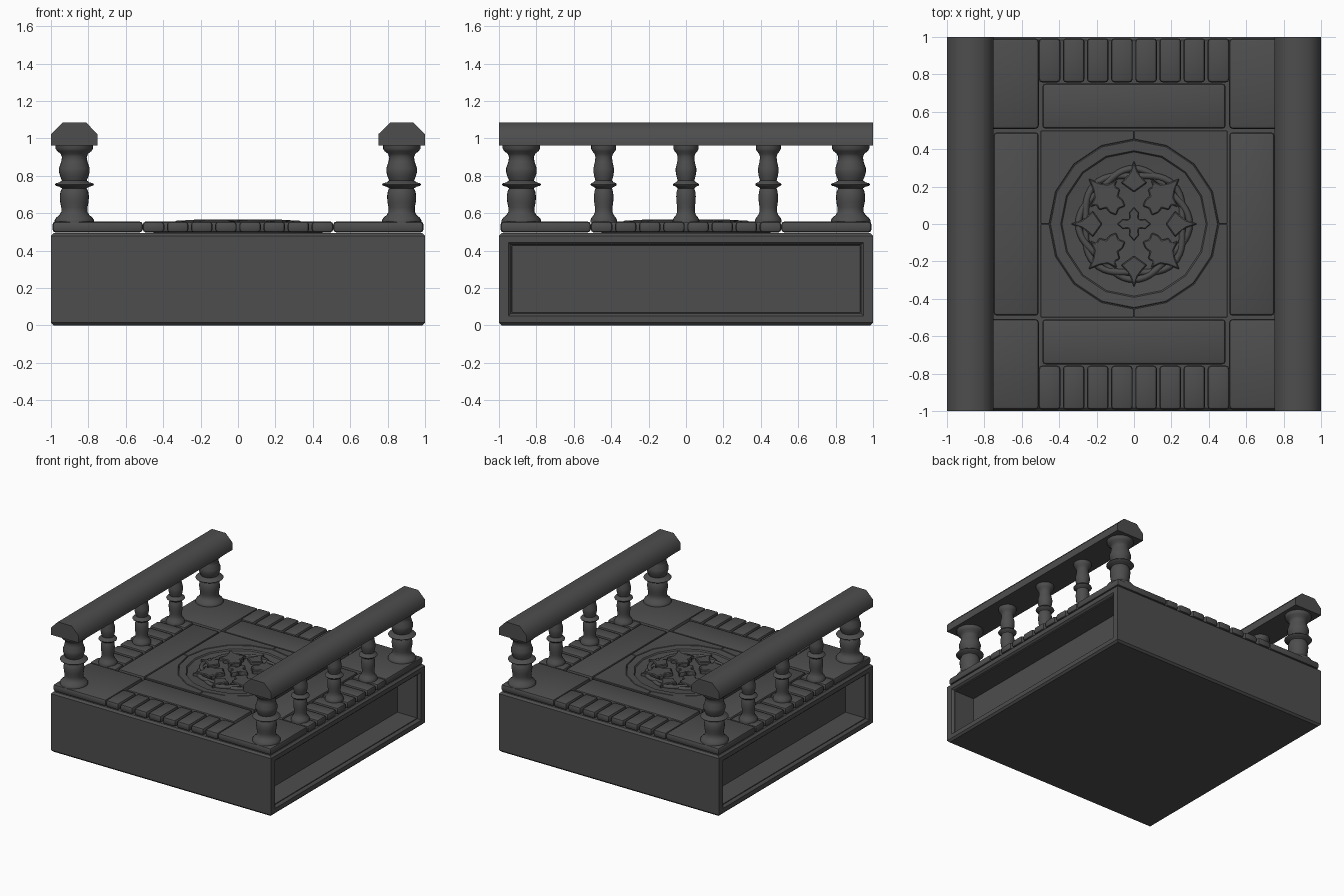
import bpy, bmesh
from math import sin, cos, pi, radians
from mathutils import Matrix

if "Cube" in bpy.data.objects:
    bpy.data.objects.remove(bpy.data.objects["Cube"])

# Dark stone colour shared by every part
stone = bpy.data.materials.new("dark_stone")
stone.diffuse_color = (0.075, 0.075, 0.075, 1)
stone.use_nodes = True
stone.node_tree.nodes["Principled BSDF"].inputs["Base Color"].default_value = stone.diffuse_color


def finish(bm, name, smooth=None):
    bmesh.ops.recalc_face_normals(bm, faces=bm.faces)
    me = bpy.data.meshes.new(name)
    bm.to_mesh(me)
    bm.free()
    me.materials.append(stone)
    ob = bpy.data.objects.new(name, me)
    bpy.context.collection.objects.link(ob)
    if smooth:
        bpy.ops.object.select_all(action='DESELECT')
        ob.select_set(True)
        bpy.context.view_layer.objects.active = ob
        bpy.ops.object.shade_smooth_by_angle(angle=radians(smooth))
    return ob


def plate(name, pts, z0, z1, bevel, turn=0.0, seg=2):
    """Extruded outline with softened edges, turned about the z axis."""
    bm = bmesh.new()
    f = bm.faces.new([bm.verts.new((x, y, z0)) for x, y in pts])
    ext = bmesh.ops.extrude_face_region(bm, geom=[f])
    for v in ext['geom']:
        if isinstance(v, bmesh.types.BMVert):
            v.co.z = z1
    bmesh.ops.recalc_face_normals(bm, faces=bm.faces)
    if bevel:
        bmesh.ops.bevel(bm, geom=bm.edges[:], offset=bevel, segments=seg,
                        profile=0.5, affect='EDGES', clamp_overlap=True)
    bm.transform(Matrix.Rotation(turn, 4, 'Z'))
    return finish(bm, name, 35)


def tile(name, cx, cy, w, d, turn):
    pts = [(cx - w/2, cy - d/2), (cx + w/2, cy - d/2), (cx + w/2, cy + d/2), (cx - w/2, cy + d/2)]
    plate(name, pts, 0.497, 0.555, 0.017, turn)


def lathe(name, profile, sides, loc=(0, 0, 0), scale=1.0, smooth=None):
    """Revolve (radius, height) points; only the radius is scaled."""
    bm = bmesh.new()
    rings = [[bm.verts.new((loc[0] + r*scale*cos(2*pi*i/sides),
                            loc[1] + r*scale*sin(2*pi*i/sides), loc[2] + z))
              for i in range(sides)] for r, z in profile]
    for a, b in zip(rings, rings[1:]):
        for i in range(sides):
            j = (i + 1) % sides
            bm.faces.new((a[i], a[j], b[j], b[i]))
    bm.faces.new(rings[0])
    bm.faces.new(rings[-1])
    return finish(bm, name, smooth)


# Base block with a deep framed recess on both x sides
bm = bmesh.new()
bmesh.ops.create_cube(bm, size=1, matrix=Matrix.Translation((0, 0, 0.247)) @ Matrix.Diagonal((2, 2, 0.494, 1)))
level = [e for e in bm.edges if abs(e.verts[0].co.z - e.verts[1].co.z) < 0.01]
bmesh.ops.bevel(bm, geom=level, offset=0.015, segments=1, affect='EDGES')
for f in [f for f in bm.faces if abs(f.normal.x) > 0.99]:
    s = 1 if f.normal.x > 0 else -1
    for v in f.verts:
        v.co.x = s
    for inset, depth in ((0.05, 0), (0.014, 0.012), (0.004, 0.01), (0.01, 0), (0.001, 0.18)):
        bmesh.ops.inset_individual(bm, faces=[f], thickness=inset)
        for v in f.verts:
            v.co.x -= s * depth
            if inset == 0.05:
                v.co.y *= 0.984
finish(bm, "base_block")

# Paving, one quarter turned four times
R = 0.452
for k in range(4):
    t = k * pi / 2
    tile("border_slab", 0, -0.63, 0.98, 0.24, t)
    tile("corner_slab", 0.75, -0.75, 0.482, 0.482, t)
    for i in range(8):
        tile("edge_paver", -0.4515 + i * 0.129, -0.875, 0.115, 0.235, t)
    arc = [(R*cos(i*pi/8), R*sin(i*pi/8)) for i in (1, 2, 3)]
    plate("centre_quarter", [(R, 0.001), (0.499, 0.001), (0.499, 0.499), (0.001, 0.499), (0.001, R)]
          + arc[::-1], 0.497, 0.555, 0.003, t, 1)

# Round medallion with stepped rim
lathe("medallion", [(0.451, 0.49), (0.451, 0.55), (0.446, 0.554), (0.392, 0.55), (0.385, 0.54),
                    (0.375, 0.538), (0.01, 0.535)], 16, smooth=30)

# Interlaced ring of the rosette
for phase in (0, pi):
    cu = bpy.data.curves.new("woven_ring", 'CURVE')
    cu.dimensions = '3D'
    cu.bevel_depth = 0.018
    cu.bevel_resolution = 2
    cu.materials.append(stone)
    sp = cu.splines.new('POLY')
    n = 64
    sp.points.add(n - 1)
    for i in range(n):
        a = 2 * pi * i / n
        r = 0.277 + 0.02 * cos(4 * a + phase)
        sp.points[i].co = (r*cos(a), r*sin(a), 0.541 + 0.004*sin(4*a + phase), 1)
    sp.use_cyclic_u = True
    bpy.context.collection.objects.link(bpy.data.objects.new("woven_ring", cu))


def mirrored(half):
    return half + [(u, -v) for u, v in reversed(half) if v > 0]


# Rosette leaves, star points and centre cross
leaf = mirrored([(0.115, 0), (0.1, 0.035), (0.135, 0.05), (0.165, 0.045), (0.185, 0.08), (0.215, 0.07),
                 (0.23, 0.105), (0.25, 0.05), (0.285, 0.025), (0.345, 0)])
point = mirrored([(0.17, 0), (0.195, 0.035), (0.22, 0.07), (0.25, 0.042), (0.28, 0.02), (0.342, 0)])
for k in range(4):
    plate("rosette_leaf", leaf, 0.53, 0.567, 0.006, k*pi/2 + pi/4, 1)
    plate("star_point", point, 0.53, 0.562, 0.006, k*pi/2, 1)
arm = ((0.032, -45), (0.05, -28), (0.065, -24), (0.09, 0), (0.065, 24), (0.05, 28))
cross = []
for k in range(4):
    for r, a in arm:
        b = radians(a) + k*pi/2
        cross.append((r*cos(b), r*sin(b)))
plate("centre_cross", cross, 0.53, 0.567, 0.004, 0, 1)

# Turned balusters and chamfered hand rails
turned = [(0.106, 0.55), (0.106, 0.562), (0.098, 0.575), (0.08, 0.59), (0.07, 0.607), (0.07, 0.63),
          (0.076, 0.66), (0.078, 0.69), (0.074, 0.715), (0.066, 0.733), (0.08, 0.741), (0.1, 0.747),
          (0.105, 0.753), (0.1, 0.759), (0.08, 0.765), (0.066, 0.775), (0.075, 0.795), (0.082, 0.82),
          (0.082, 0.84), (0.07, 0.875), (0.066, 0.9), (0.074, 0.918), (0.092, 0.932), (0.1, 0.945), (0.1, 0.97)]
rail = [(-0.125, 0.963), (0.125, 0.963), (0.125, 1.022), (0.062, 1.085), (-0.062, 1.085), (-0.125, 1.022)]
for x in (-0.875, 0.875):
    for y in (-0.88, 0.88):
        lathe("end_baluster", turned, 24, (x, y, 0), 1.0, 40)
    for y in (-0.44, 0, 0.44):
        lathe("small_baluster", turned, 24, (x, y, 0), 0.67, 40)
    bm = bmesh.new()
    ends = [[bm.verts.new((x + u, y, z)) for u, z in rail] for y in (-1, 1)]
    for i in range(6):
        j = (i + 1) % 6
        bm.faces.new((ends[0][i], ends[0][j], ends[1][j], ends[1][i]))
    bm.faces.new(ends[0])
    bm.faces.new(ends[1])
    finish(bm, "hand_rail", 50)
